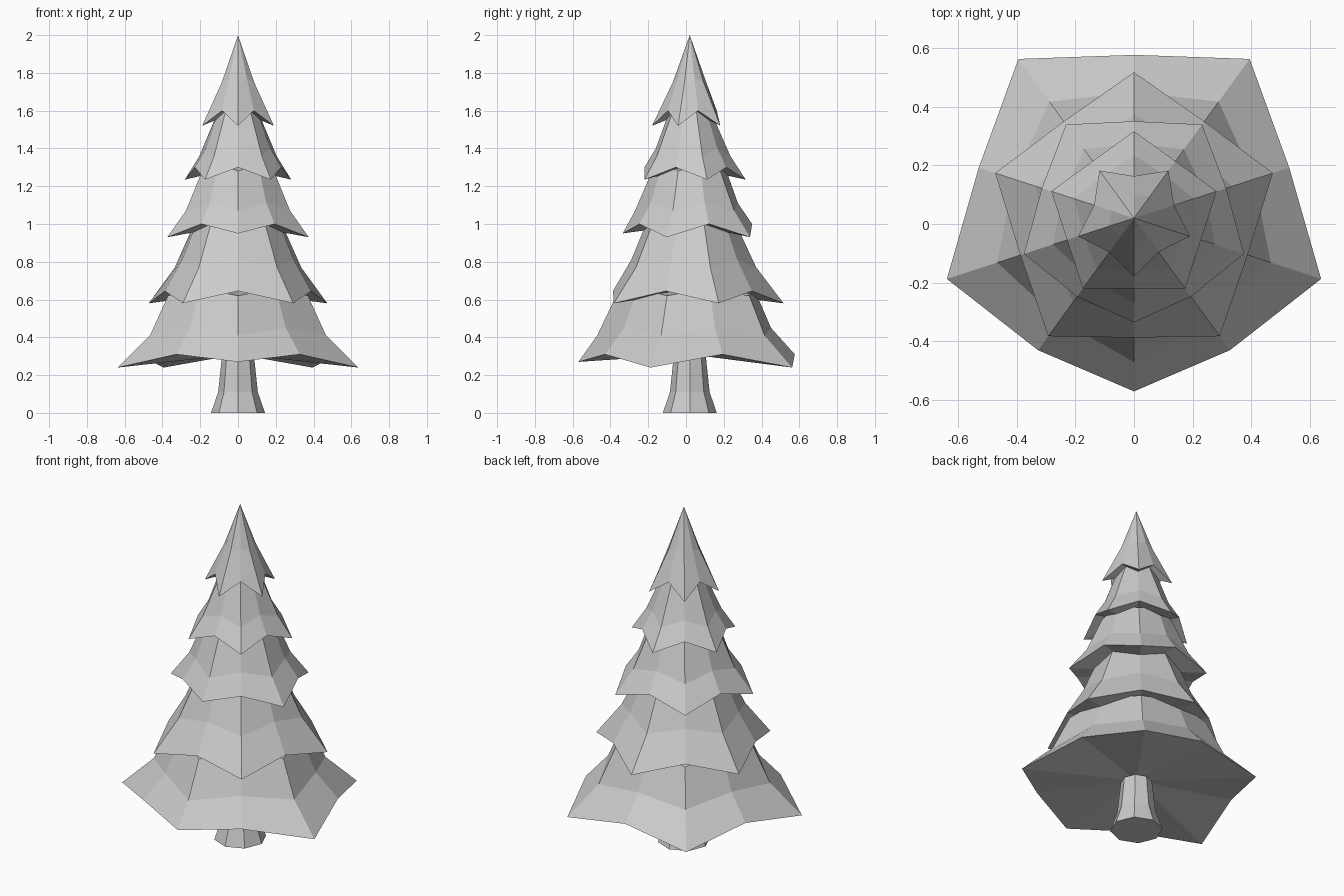
import bpy, bmesh, math
from mathutils import Vector

cube = bpy.data.objects.get("Cube")
if cube:
    bpy.data.objects.remove(cube, do_unlink=True)

mat = bpy.data.materials.new("plain grey")
mat.use_nodes = True
GREY = (0.6, 0.6, 0.6, 1)
mat.diffuse_color = GREY
mat.node_tree.nodes["Principled BSDF"].inputs["Base Color"].default_value = GREY

AXIS_Y = 0.02


def finish(name, bm):
    bmesh.ops.recalc_face_normals(bm, faces=bm.faces)
    me = bpy.data.meshes.new(name)
    bm.to_mesh(me)
    bm.free()
    me.materials.append(mat)
    ob = bpy.data.objects.new(name, me)
    ob.location.y = AXIS_Y
    bpy.context.collection.objects.link(ob)


def loft(name, rings, bottom, top):
    """Skin rings of points, closing both ends with a fan to a centre point."""
    bm = bmesh.new()
    rows = [[bm.verts.new(p) for p in ring] for ring in rings]
    n = len(rows[0])
    low, high = bm.verts.new((0, 0, bottom)), bm.verts.new((0, 0, top))
    for i in range(n):
        j = (i + 1) % n
        for a, b in zip(rows, rows[1:]):
            bm.faces.new((a[i], a[j], b[j], b[i]))
        bm.faces.new((rows[0][j], rows[0][i], low))
        bm.faces.new((rows[-1][i], rows[-1][j], high))
    finish(name, bm)


def polar(r, deg, z):
    a = math.radians(deg)
    return Vector((r * math.cos(a), r * math.sin(a), z))


def tier(name, start, tips, valleys, top, front=None):
    """Five-pointed skirt: tips and valleys are (radius, height) from hem upward."""
    rings = []
    for k, (tip, valley) in enumerate(zip(tips, valleys)):
        ring = []
        for i in range(10):
            r, z = valley if i % 2 else tip
            if i == 0 and k == 0 and front:
                r, z = front
            ring.append(polar(r, start + 36 * i, z))
        rings.append(ring)
    loft(name, rings, valleys[0][1], top)


# Foliage, alternate tiers turned by half a point
tier("foliage_bottom", -90, [(.67, .24), (.49, .41), (.39, .62)],
     [(.556, .31), (.43, .45), (.34, .66)], .68, (.59, .27))
tier("foliage_lower", 90, [(.497, .58), (.352, .77), (.24, 1.01)],
     [(.407, .645), (.31, .81), (.22, 1.03)], 1.06)
tier("foliage_middle", -90, [(.394, .93), (.29, 1.07), (.2, 1.28)],
     [(.33, 1.0), (.255, 1.11), (.18, 1.32)], 1.34, (.355, .95))
tier("foliage_upper", 90, [(.296, 1.235), (.215, 1.36), (.11, 1.6)],
     [(.24, 1.3), (.18, 1.4), (.1, 1.62)], 1.65)
tier("foliage_crown", -90, [(.2, 1.52), (.09, 1.75)],
     [(.143, 1.6), (.08, 1.77)], 2.0)

# Flared eight-sided trunk
loft("trunk", [[polar(r, 45 * i, z) for i in range(8)]
               for r, z in [(.143, 0), (.105, .11), (.085, .3)]], 0, .32)
